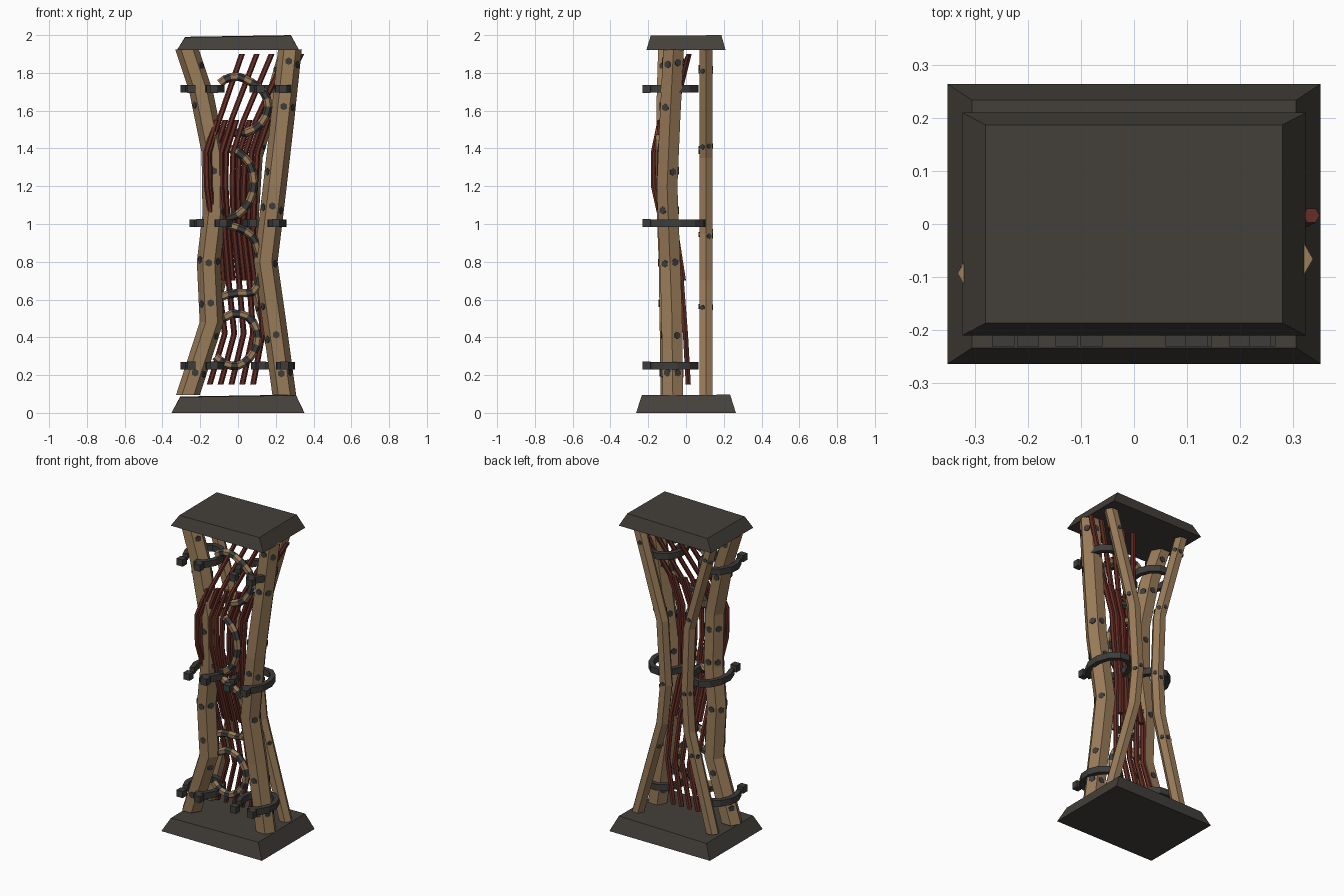
import bpy, bmesh, math, random
from mathutils import Vector, Matrix

if "Cube" in bpy.data.objects:
    bpy.data.objects.remove(bpy.data.objects["Cube"])

random.seed(4)


def material(name, rgb):
    m = bpy.data.materials.new(name)
    m.diffuse_color = (*rgb, 1)
    m.use_nodes = True
    m.node_tree.nodes["Principled BSDF"].inputs["Base Color"].default_value = m.diffuse_color
    return m


STONE = material("dark stone", (0.058, 0.051, 0.042))
IRON = material("dark iron", (0.047, 0.046, 0.042))
WOOD = material("tan wood", (0.32, 0.20, 0.10))
RED = material("dark red", (0.13, 0.026, 0.018))


def finish(name, bm, *mats):
    bmesh.ops.recalc_face_normals(bm, faces=bm.faces)
    me = bpy.data.meshes.new(name)
    bm.to_mesh(me)
    bm.free()
    for m in mats:
        me.materials.append(m)
    ob = bpy.data.objects.new(name, me)
    bpy.context.collection.objects.link(ob)
    return ob


def loft(bm, rings):
    """Skin a list of vertex loops with end caps; returns faces grouped per span."""
    loops = [[bm.verts.new(p) for p in r] for r in rings]
    n = len(loops[0])
    spans = [[bm.faces.new((a[i], a[(i + 1) % n], b[(i + 1) % n], b[i]))
              for i in range(n)] for a, b in zip(loops, loops[1:])]
    bm.faces.new(loops[0][::-1])
    bm.faces.new(loops[-1])
    return spans


def flat_ring(c, r, sides=6):
    return [Vector(c) + Vector((r * math.cos(2 * math.pi * i / sides),
                                r * math.sin(2 * math.pi * i / sides), 0)) for i in range(sides)]


def path_at(path, z):
    """Point on a rising path at height z."""
    for a, b in zip(path, path[1:]):
        if z <= b[2]:
            return Vector(a).lerp(Vector(b), max(0, (z - a[2]) / (b[2] - a[2])))
    return Vector(path[-1])


# Base and cap: tapered slabs with slightly tilted tops
def slab(name, z0, z1, x0, y0, x1, y1, tilt):
    bm = bmesh.new()
    corners = [(-1, -1), (1, -1), (1, 1), (-1, 1)]
    loft(bm, [[(sx * x0, sy * y0, z0) for sx, sy in corners],
              [(sx * x1, sy * y1, z1 + tilt * (sx + sy * 0.3)) for sx, sy in corners]])
    finish(name, bm, STONE)


slab("base", 0, 0.09, 0.352, 0.264, 0.306, 0.234, 0.005)
slab("cap", 1.92, 1.994, 0.324, 0.21, 0.28, 0.187, 0.0045)

# Crooked posts: two thick at the front, two thin pinched ones at the back
posts = {
    "front_left_post": (0.063, [(-0.265, -0.08, 0.095), (-0.14, -0.085, 0.48), (-0.155, -0.09, 0.8),
                                (-0.125, -0.1, 1.05), (-0.13, -0.105, 1.38), (-0.195, -0.1, 1.7),
                                (-0.27, -0.093, 1.925)]),
    "front_right_post": (0.063, [(0.245, -0.07, 0.095), (0.187, -0.075, 0.52), (0.147, -0.085, 0.8),
                                 (0.195, -0.1, 1.2), (0.235, -0.085, 1.55), (0.275, -0.066, 1.925)]),
    "back_left_post": (0.04, [(-0.26, 0.105, 0.095), (-0.1, 0.105, 0.7), (-0.085, 0.105, 0.95),
                              (-0.1, 0.105, 1.35), (-0.26, 0.105, 1.925)]),
    "back_right_post": (0.04, [(0.26, 0.105, 0.095), (0.09, 0.105, 0.7), (0.065, 0.105, 0.95),
                               (0.09, 0.105, 1.35), (0.26, 0.105, 1.925)]),
}
for name, (r, path) in posts.items():
    bm = bmesh.new()
    loft(bm, [flat_ring(p, r) for p in path])
    finish(name, bm, WOOD)
    # Thin dark knots lying almost flush on the post faces
    bm = bmesh.new()
    thick = r > 0.05
    for z in ((0.2, 0.4, 0.57, 0.8, 1.08, 1.29, 1.62, 1.85) if thick else (0.55, 0.95, 1.4, 1.82)):
        for k in range(6):
            if random.random() < 0.35:
                continue
            a = math.radians(30 + 60 * k)
            d = Vector((math.cos(a), math.sin(a), 0))
            c = path_at(path, z + random.uniform(-.015, .015)) + d * (r * 0.866 - 0.002)
            m = Matrix.Translation(c) @ d.to_track_quat('Z', 'Y').to_matrix().to_4x4()
            bmesh.ops.create_cone(bm, cap_ends=True, segments=6, radius1=0.02 if thick else 0.014,
                                  radius2=0.02 if thick else 0.014, depth=0.012, matrix=m)
    finish(name + "_knots", bm, IRON)

# Red rods: a bundle that leans, pinches and bulges forward on its left side
#        z     centre x  spread  y     extra depth on the right
rod_rows = [(0.15, -0.035, 0.115, 0.012, 0), (0.42, 0.03, 0.10, -0.003, 0),
            (0.7, 0.005, 0.11, -0.035, 0.01), (0.95, -0.02, 0.10, -0.085, 0.025),
            (1.2, -0.03, 0.12, -0.118, 0.045), (1.38, -0.025, 0.128, -0.118, 0.045),
            (1.55, 0.03, 0.13, -0.10, 0.03), (1.9, 0.178, 0.157, 0.016, 0)]


def rod(name, t, rows, dy=0):
    bm = bmesh.new()
    loft(bm, [flat_ring((cx + t * s, y + e * t + dy, z), 0.0155) for z, cx, s, y, e in rows])
    finish(name, bm, RED)


for i in range(5):
    rod(f"red_rod_{i + 1}", i / 2 - 1, rod_rows)
for i, t in enumerate((-1.12, -0.75, -0.3, 0.25, 0.75)):
    rod(f"short_rod_{i + 1}", t, rod_rows[2:7], 0.014 if i else -0.004)

# Banded vine: a winding tube with wide round bends on the right
knots = [(-.12, .30), (-.07, .26), (0, .25), (.06, .29), (.10, .36), (.10, .44), (.05, .51),
         (-.03, .525), (-.1, .49), (-.14, .53), (-.1, .61), (0, .635), (.08, .64), (.115, .72),
         (.11, .85), (.07, .94), (0, .98), (-.09, 1.01), (0, 1.05), (.06, 1.12), (.085, 1.22),
         (.06, 1.32), (0, 1.38), (-.08, 1.42), (-.06, 1.48), (.04, 1.485), (.12, 1.53),
         (.16, 1.62), (.135, 1.70), (.07, 1.75), (0, 1.78), (-.07, 1.765), (-.12, 1.72)]


def depth(x, z):
    hump = math.exp(-((z - 1.2) / 0.4) ** 2)
    return -0.07 - 0.055 * hump + (0.05 * hump if x < -0.03 else 0)


pts = [Vector((x, depth(x, z), z)) for x, z in knots]
pts = [2 * pts[0] - pts[1]] + pts + [2 * pts[-1] - pts[-2]]
vine = []
for a, b, c, d in zip(pts, pts[1:], pts[2:], pts[3:]):
    for t in (0, 0.5):
        vine.append(0.5 * (2 * b + (c - a) * t + (2 * a - 5 * b + 4 * c - d) * t * t
                           + (3 * b - a - 3 * c + d) * t ** 3))
rings = []
for k, p in enumerate(vine):
    t = (vine[min(k + 1, len(vine) - 1)] - vine[max(k - 1, 0)]).normalized()
    u = t.cross(Vector((0, 1, 0))).normalized()
    v = t.cross(u)
    rings.append([p + 0.022 * (math.cos(a) * u + math.sin(a) * v)
                  for a in [math.pi / 3 * j for j in range(6)]])
bm = bmesh.new()
for k, span in enumerate(loft(bm, rings)):
    for f in span:
        f.material_index = k % 2
finish("banded_vine", bm, WOOD, IRON)

# Clamps: open iron bands around the front posts with two bolt blocks each
for side, xs in (("left", (-0.187, -0.14, -0.187)), ("right", (0.186, 0.14, 0.178))):
    for n, (x, z, y, ry) in enumerate(zip(xs, (0.25, 1.005, 1.715), (-0.07, -0.055, -0.07),
                                          (0.122, 0.145, 0.122))):
        bm = bmesh.new()
        rings = []
        for j in range(11):
            a = math.radians(-80 + 300 * j / 10)
            rings.append([(x + math.cos(a) * (0.088 + w), y + math.sin(a) * (ry - 0.015 + w), z + h)
                          for w, h in ((0, -.02), (.03, -.02), (.03, .02), (0, .02))])
        loft(bm, rings)
        for s in (-1, 1):
            d = bmesh.ops.create_cube(bm, size=0.042)
            bmesh.ops.translate(bm, verts=d["verts"], vec=(x + s * 0.06, -0.21, z))
        finish(f"{side}_clamp_{n + 1}", bm, IRON)
